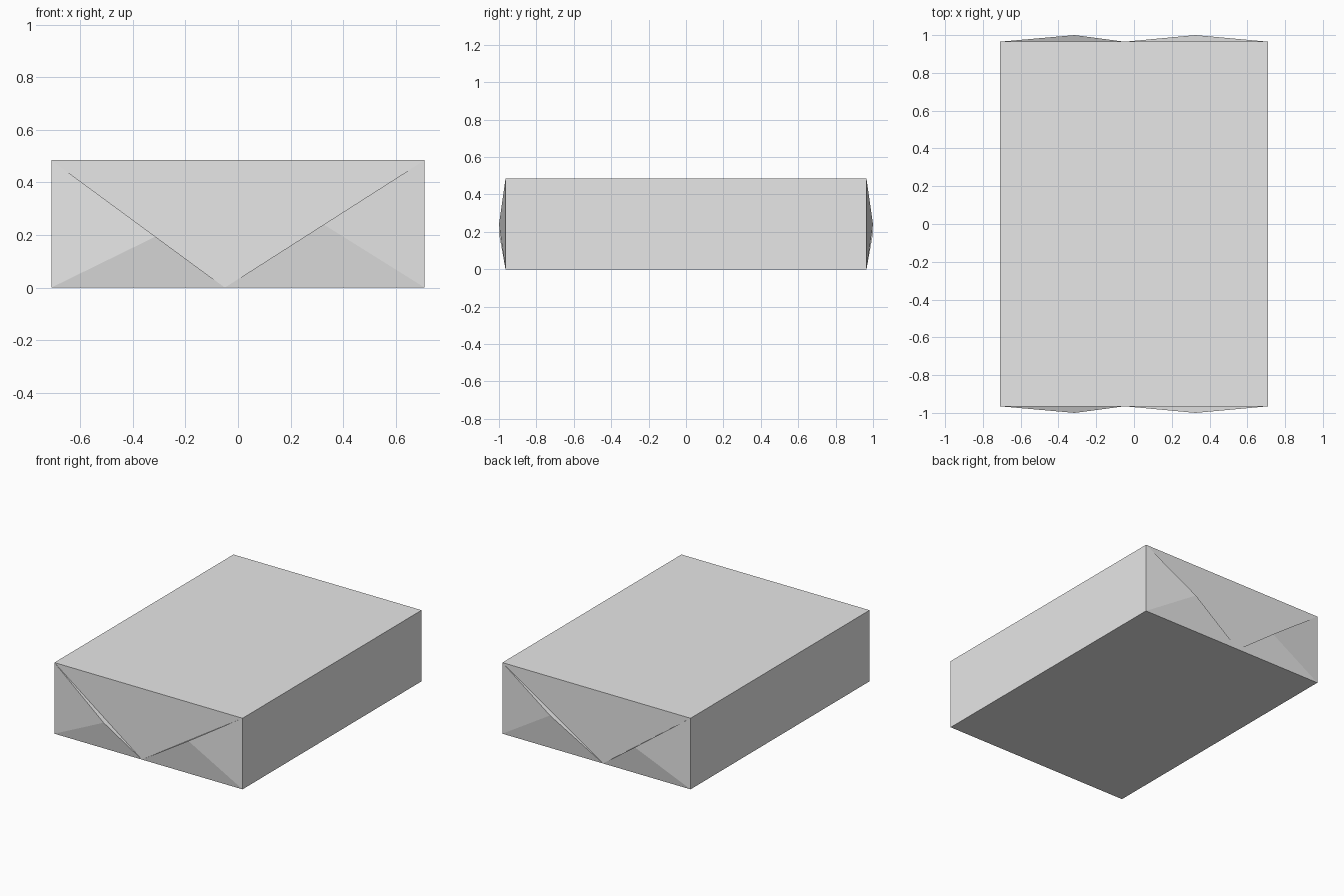
import bpy
import bmesh
from mathutils import Vector

cube = bpy.data.objects.get("Cube")
if cube:
    bpy.data.objects.remove(cube, do_unlink=True)

HALF_W, HALF_L, HEIGHT = 0.71, 0.965, 0.485
BULGE = 0.035     # how far the folds stand out from the ends
MEET_X = -0.05    # where the two folds meet on the bottom edge

GREY = (0.8, 0.8, 0.8, 1.0)
paper = bpy.data.materials.new("paper grey")
paper.use_nodes = True
paper.diffuse_color = GREY
paper.node_tree.nodes["Principled BSDF"].inputs["Base Color"].default_value = GREY


def add_object(name, bm):
    mesh = bpy.data.meshes.new(name)
    bm.to_mesh(mesh)
    bm.free()
    mesh.materials.append(paper)
    obj = bpy.data.objects.new(name, mesh)
    bpy.context.collection.objects.link(obj)
    return obj


# Wrapped block with flat end panels
bm = bmesh.new()
bmesh.ops.create_cube(bm, size=2)
for v in bm.verts:
    v.co = (v.co.x * HALF_W, v.co.y * HALF_L, (v.co.z + 1) * HEIGHT / 2)
add_object("wrapped_block", bm)


# Corner folds: shallow pyramids with their peak above the diagonal crease
def corner_fold(name, side, along):
    upper = Vector((side * HALF_W, -HALF_L, HEIGHT))
    lower = Vector((side * HALF_W, -HALF_L, 0))
    meet = Vector((MEET_X, -HALF_L, 0))
    peak = meet.lerp(upper, along) - Vector((0, BULGE, 0))
    bm = bmesh.new()
    a, b, c, p = [bm.verts.new(co) for co in (upper, lower, meet, peak)]
    base = bm.faces.new((a, b, c))
    for tri in ((a, b, p), (b, c, p), (c, a, p)):
        bm.faces.new(tri)
    bmesh.ops.recalc_face_normals(bm, faces=bm.faces[:])
    bmesh.ops.delete(bm, geom=[base], context='FACES_ONLY')
    fold = add_object(name, bm)
    # Same fold on the back end
    mirror = fold.modifiers.new("both_ends", 'MIRROR')
    mirror.use_axis = (False, True, False)
    mirror.use_mirror_merge = False


corner_fold("right_end_folds", -1, 0.4)
corner_fold("left_end_folds", 1, 0.495)
